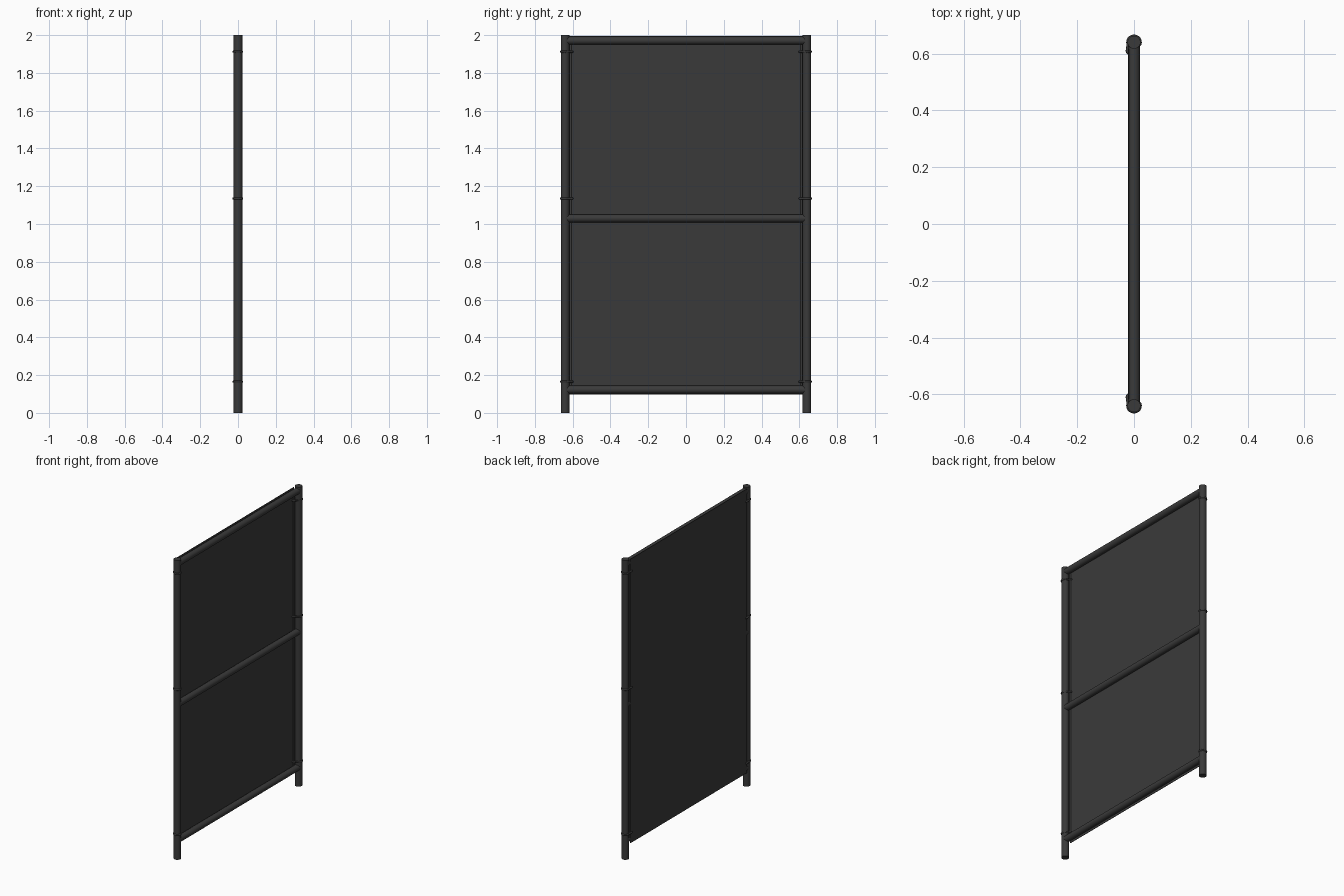
import bpy, math

if "Cube" in bpy.data.objects:
    bpy.data.objects.remove(bpy.data.objects["Cube"])

dark = bpy.data.materials.new("dark_metal")
dark.diffuse_color = (0.042, 0.042, 0.042, 1)
dark.use_nodes = True
dark.node_tree.nodes["Principled BSDF"].inputs["Base Color"].default_value = dark.diffuse_color


def tube(name, loc, radius, length, along_y=False, sides=24):
    rot = (math.pi / 2, 0, 0) if along_y else (0, 0, 0)
    bpy.ops.mesh.primitive_cylinder_add(vertices=sides, radius=radius, depth=length,
                                        location=loc, rotation=rot)
    ob = bpy.context.object
    ob.name = name
    ob.data.materials.append(dark)
    bpy.ops.object.shade_smooth_by_angle(angle=math.radians(40))
    return ob


def tie(name, side, z):
    # wire loop wrapped round the post and the tension rod
    pts = []
    for cx, cy, r, a0, a1 in ((0, 0.64, 0.0215, -20, 200), (-0.014, 0.611, 0.0095, 180, 360)):
        for i in range(13):
            a = math.radians(a0 + (a1 - a0) * i / 12)
            pts.append((cx + r * math.cos(a), side * (cy + r * math.sin(a)), z))
    cu = bpy.data.curves.new(name, 'CURVE')
    cu.dimensions = '3D'
    cu.bevel_depth = 0.006
    cu.bevel_resolution = 2
    sp = cu.splines.new('POLY')
    sp.points.add(len(pts) - 1)
    for p, co in zip(sp.points, pts):
        p.co = (*co, 1)
    sp.use_cyclic_u = True
    cu.materials.append(dark)
    ob = bpy.data.objects.new(name, cu)
    bpy.context.collection.objects.link(ob)


# posts, tension rods and wire ties on both sides
for side, label in ((-1, "left"), (1, "right")):
    tube(f"{label}_post", (0, side * 0.64, 1), 0.023, 2)
    tube(f"{label}_tension_rod", (-0.014, side * 0.611, 1.045), 0.006, 1.85, sides=12)
    for i, z in enumerate((0.165, 1.135, 1.912)):
        tie(f"{label}_tie_{i + 1}", side, z)

# horizontal rails
for label, z in (("bottom", 0.123), ("middle", 1.03), ("top", 1.971)):
    tube(f"{label}_rail", (0, 0, z), 0.021, 1.26, along_y=True)

# thin infill panel behind the rails
bpy.ops.mesh.primitive_cube_add(size=1, location=(-0.0195, 0, 1.046))
panel = bpy.context.object
panel.name = "infill_panel"
panel.scale = (0.003, 1.232, 1.898)
bpy.ops.object.transform_apply(location=False, rotation=False, scale=True)
panel.data.materials.append(dark)
